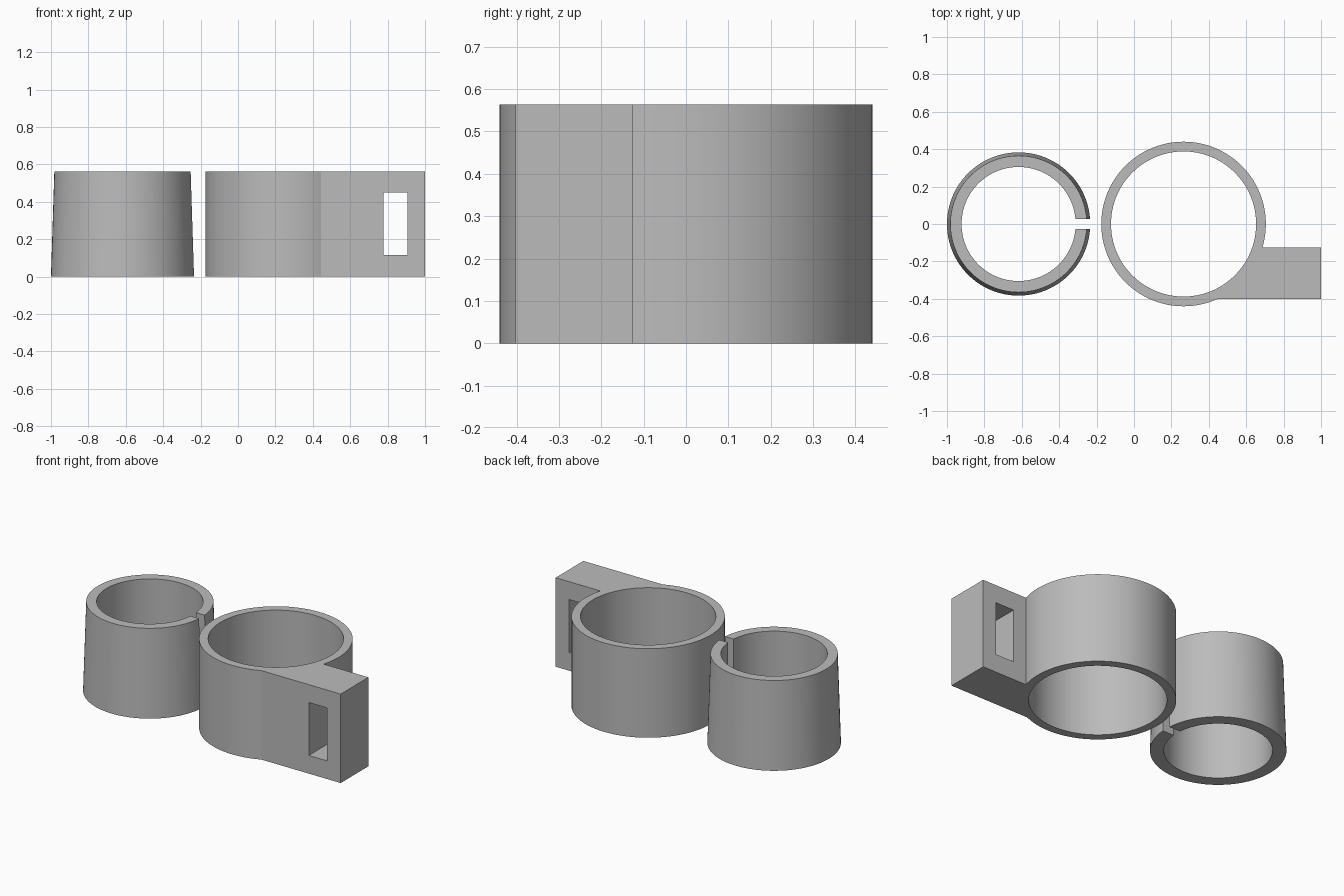
import bpy

HEIGHT = 0.563
SEGMENTS = 100

if "Cube" in bpy.data.objects:
    bpy.data.objects.remove(bpy.data.objects["Cube"], do_unlink=True)

grey = bpy.data.materials.new("plain grey")
grey.use_nodes = True
grey.diffuse_color = (0.5, 0.5, 0.5, 1)
grey.node_tree.nodes["Principled BSDF"].inputs["Base Color"].default_value = grey.diffuse_color


def cone(name, x, bottom, top, overshoot=0.0):
    """Upright cylinder or tapered cylinder standing on the ground."""
    bpy.ops.mesh.primitive_cone_add(
        vertices=SEGMENTS, radius1=bottom, radius2=top,
        depth=HEIGHT + 2 * overshoot, location=(x, 0, HEIGHT / 2))
    return finish(name)


def box(name, low, high):
    """Box between two opposite corners."""
    bpy.ops.mesh.primitive_cube_add(
        size=1, location=[(a + b) / 2 for a, b in zip(low, high)])
    bpy.context.object.scale = [b - a for a, b in zip(low, high)]
    return finish(name)


def finish(name):
    obj = bpy.context.object
    obj.name = name
    obj.data.materials.append(grey)
    bpy.ops.object.transform_apply(location=True, rotation=True, scale=True)
    return obj


def combine(target, other, operation):
    """Apply a boolean and discard the helper."""
    mod = target.modifiers.new(operation.lower(), 'BOOLEAN')
    mod.operation = operation
    mod.solver = 'EXACT'
    mod.object = other
    bpy.ops.object.select_all(action='DESELECT')
    bpy.context.view_layer.objects.active = target
    target.select_set(True)
    bpy.ops.object.modifier_apply(modifier=mod.name)
    bpy.data.objects.remove(other, do_unlink=True)


def shade(obj):
    bpy.ops.object.select_all(action='DESELECT')
    bpy.context.view_layer.objects.active = obj
    obj.select_set(True)
    bpy.ops.object.shade_smooth_by_angle(angle=0.1)


# Tapered split sleeve
SLEEVE_X = -0.617
sleeve = cone("split_sleeve", SLEEVE_X, 0.383, 0.365)
combine(sleeve, cone("sleeve_bore", SLEEVE_X, 0.305, 0.305, 0.1), 'DIFFERENCE')
combine(sleeve, box("sleeve_gap", (SLEEVE_X, -0.028, -0.1), (0, 0.028, 1)), 'DIFFERENCE')

# Ring with a side arm
RING_X = 0.265
ring = cone("ring_with_arm", RING_X, 0.44, 0.44)
combine(ring, box("arm", (RING_X + 0.1, -0.402, 0), (1, -0.125, HEIGHT)), 'UNION')
combine(ring, cone("ring_bore", RING_X, 0.388, 0.388, 0.1), 'DIFFERENCE')

# Strap slot through the arm
combine(ring, box("arm_slot", (0.777, -1, 0.115), (0.905, 0.1, 0.45)), 'DIFFERENCE')

shade(sleeve)
shade(ring)
